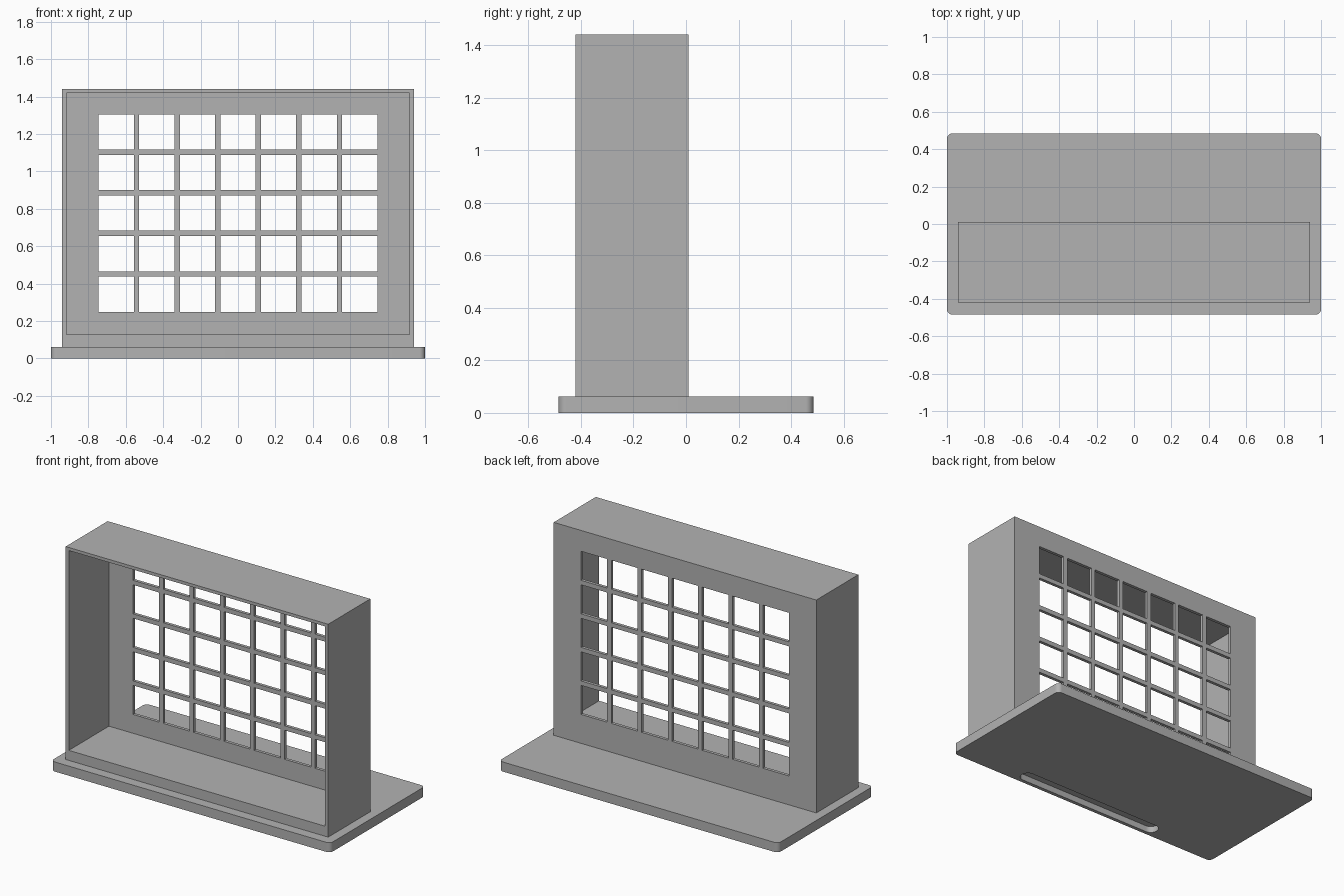
import bpy
import bmesh
from mathutils import Vector

cube = bpy.data.objects.get("Cube")
if cube:
    bpy.data.objects.remove(cube, do_unlink=True)

grey = bpy.data.materials.new("plain_grey")
grey.use_nodes = True
GREY = (0.45, 0.45, 0.45, 1)
grey.diffuse_color = GREY
grey.node_tree.nodes["Principled BSDF"].inputs["Base Color"].default_value = GREY


def add_box(bm, low, high, radius=0):
    """Add a box between two corners, with optional rounded upright edges."""
    low, high = Vector(low), Vector(high)
    verts = bmesh.ops.create_cube(bm, size=1)["verts"]
    for v in verts:
        v.co = (low + high) / 2 + v.co * (high - low)
    if radius:
        edges = {e for v in verts for e in v.link_edges}
        upright = [e for e in edges
                   if abs(e.verts[0].co.z - e.verts[1].co.z) > 0.001]
        bmesh.ops.bevel(bm, geom=upright, offset=radius, segments=8,
                        profile=0.5, affect='EDGES')


def make_object(name, boxes):
    bm = bmesh.new()
    for box in boxes:
        add_box(bm, *box)
    bmesh.ops.recalc_face_normals(bm, faces=bm.faces)
    mesh = bpy.data.meshes.new(name)
    bm.to_mesh(mesh)
    bm.free()
    mesh.materials.append(grey)
    obj = bpy.data.objects.new(name, mesh)
    bpy.context.collection.objects.link(obj)
    return obj


def cut(target, cutter):
    """Subtract the cutter, then discard it."""
    cutter.hide_render = True
    mod = target.modifiers.new("cut", 'BOOLEAN')
    mod.operation = 'DIFFERENCE'
    mod.solver = 'EXACT'
    mod.object = cutter
    bpy.ops.object.select_all(action='DESELECT')
    bpy.context.view_layer.objects.active = target
    target.select_set(True)
    bpy.ops.object.modifier_apply(modifier=mod.name)
    bpy.data.objects.remove(cutter, do_unlink=True)


# Base plate with a rounded finger slot underneath, near the front
base = make_object("base_plate", [((-1, -0.485, 0), (1, 0.485, 0.062), 0.03)])
cut(base, make_object("slot_cutter",
                      [((-0.525, -0.462, -0.1), (0.525, -0.37, 0.04), 0.044)]))

# Open-fronted case
case = make_object("case", [((-0.94, -0.42, 0.062), (0.94, 0.01, 1.44))])
cut(case, make_object("cavity_cutter",
                      [((-0.917, -0.6, 0.127), (0.917, -0.01, 1.42))]))

# Grid of square openings through the back wall
COLUMNS, ROWS, PITCH, SIZE, BOTTOM = 7, 5, 0.217, 0.188, 0.249
openings = []
for col in range(COLUMNS):
    x = (col - (COLUMNS - 1) / 2) * PITCH
    for row in range(ROWS):
        z = BOTTOM + row * PITCH
        openings.append(((x - SIZE / 2, -0.1, z), (x + SIZE / 2, 0.1, z + SIZE)))
cut(case, make_object("window_cutter", openings))

# Smooth the rounded corners, keep the edges sharp
for obj in (base, case):
    bpy.ops.object.select_all(action='DESELECT')
    bpy.context.view_layer.objects.active = obj
    obj.select_set(True)
    bpy.ops.object.shade_smooth_by_angle()
